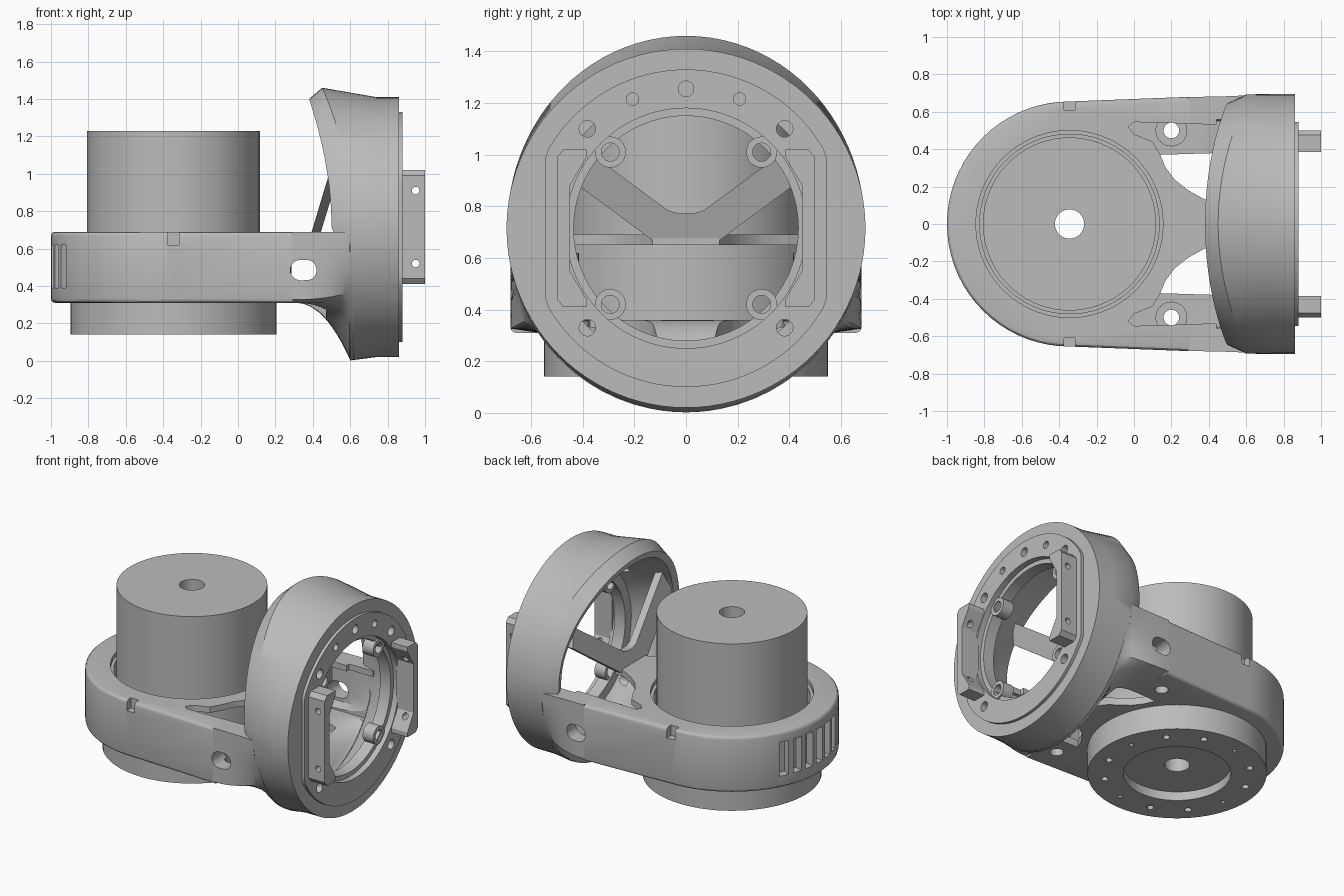
import bpy, bmesh
from math import sin, cos, pi, radians
from mathutils import Vector

cube = bpy.data.objects.get("Cube")
if cube:
    bpy.data.objects.remove(cube, do_unlink=True)

grey = bpy.data.materials.new("plain_grey")
grey.use_nodes = True
grey.diffuse_color = (0.5, 0.5, 0.5, 1)
grey.node_tree.nodes["Principled BSDF"].inputs["Base Color"].default_value = (0.5, 0.5, 0.5, 1)

MX = -0.345      # motor axis x
RZ = 0.715       # ring axis height
TOP, BOTTOM = 0.69, 0.31


def skin(name, rings, wrap=False):
    """Join closed rings of points into a solid, capped or wrapped round."""
    bm = bmesh.new()
    rows = [[bm.verts.new(p) for p in ring] for ring in rings]
    n = len(rows[0])
    pairs = list(zip(rows, rows[1:])) + ([(rows[-1], rows[0])] if wrap else [])
    for a, b in pairs:
        for i in range(n):
            j = (i + 1) % n
            bm.faces.new((a[i], a[j], b[j], b[i]))
    if not wrap:
        bm.faces.new(rows[0])
        bm.faces.new(rows[-1])
    bmesh.ops.recalc_face_normals(bm, faces=bm.faces)
    me = bpy.data.meshes.new(name)
    bm.to_mesh(me)
    bm.free()
    me.materials.append(grey)
    ob = bpy.data.objects.new(name, me)
    bpy.context.collection.objects.link(ob)
    return ob


def prism(name, outline, axis, a, b):
    place = {"x": lambda u, v, w: (w, u, v),
             "y": lambda u, v, w: (u, w, v),
             "z": lambda u, v, w: (u, v, w)}[axis]
    return skin(name, [[place(u, v, w) for u, v in outline] for w in (a, b)])


def circle(u, v, r, n=24):
    return [(u + r * cos(2 * pi * i / n), v + r * sin(2 * pi * i / n)) for i in range(n)]


def cyl(name, axis, u, v, r, a, b, n=24):
    return prism(name, circle(u, v, r, n), axis, a, b)


def turned(name, profile, n=72):
    """Solid of (radius, z) points turned about the motor axis."""
    angles = [2 * pi * i / n for i in range(n)]
    return skin(name, [[(MX + r * cos(t), r * sin(t), z) for r, z in profile] for t in angles], True)


def cut(ob, cutters):
    bpy.context.view_layer.objects.active = ob
    for c in cutters:
        c.hide_render = True
        m = ob.modifiers.new("cut", "BOOLEAN")
        m.operation, m.solver, m.object = "DIFFERENCE", "EXACT", c
        bpy.ops.object.modifier_apply(modifier=m.name)


def flip(pts, s):
    return [(u, v * s) for u, v in pts]


# Motor and its mounting flange
motor = turned("motor", [(.078, .2), (.078, 1.23), (.463, 1.23), (.463, .2)])
flange = turned("motor_flange", [(.078, .2), (.33, .2), (.33, .14), (.55, .14), (.55, BOTTOM), (.078, BOTTOM)])
flange_holes = []
for i in range(12):
    t = 2 * pi * i / 12 + 0.2
    flange_holes.append(cyl("flange_hole", "z", MX + .45 * cos(t), .45 * sin(t), .022 if i % 3 else .014, .1, .2, 12))
cut(flange, flange_holes)

# Rounded housing body
arc = [(MX + .655 * cos(radians(a)), .655 * sin(radians(a))) for a in range(90, 271, 5)]
body = prism("housing_body", arc + [(.3, -.68), (.3, .68)], "z", BOTTOM, TOP)
bm = bmesh.new()
bm.from_mesh(body.data)
rim = [e for e in bm.edges if abs(e.verts[0].co.z - e.verts[1].co.z) < .01
       and min(v.co.x for v in e.verts) < .29]
bmesh.ops.bevel(bm, geom=rim, offset=.022, segments=3, profile=.5, affect="EDGES")
bm.to_mesh(body.data)
bm.free()


# Skirt blending the body into the ring
def skirt_rings(x0, x1, top, half, depth, radius, steps=14, n=32):
    rings = []
    for k in range(steps + 1):
        x = x0 + (x1 - x0) * k / steps
        f = min(1, max(0, (x - .3) / .3)) ** 2.2
        ring = []
        for i in range(n + 1):
            c, s = cos(pi * i / n), sin(pi * i / n)
            box = min(half / max(abs(c), 1e-6), depth / max(s, 1e-6))
            r = box + (radius - box) * f
            ring.append((x, r * c, top - r * s))
        rings.append(ring)
    return rings


skirt = skin("housing_skirt", skirt_rings(.29, .62, TOP, .68, TOP - BOTTOM, .688))
skirt_hollow = skin("skirt_hollow", skirt_rings(.28, .64, .65, .58, .29, .59))

# Cutters shared by body and skirt
cavity_arc = [(MX + .54 * cos(radians(a)), .54 * sin(radians(a))) for a in range(-60, 61, 6)]
cutters = [
    prism("cavity", cavity_arc + [(-.02, .55), (.66, .55), (.66, -.55), (-.02, -.55)], "z", .36, .65),
    cyl("bore", "z", MX, 0, .48, .25, .8, 72),
    cyl("bore_step", "z", MX, 0, .5, .66, .8, 72),
    prism("ring_mouth", [(.44, -.56), (.66, -.56), (.66, .56), (.44, .56)], "z", .5, .8),
]
web = [(.14, .37), (.17, .30), (.22, .235), (.29, .18), (.38, .13)]
pocket = [(.0, .545), (-.03, .52), (0, .48), (.1, .44)] + web + [(.47, .13), (.47, .53)]
window = web + [(.47, .11), (.47, .38)]
slot = circle(.35, .485, .055)
slot = [(u + (.015 if u > .35 else -.015), v) for u, v in slot]
for s in (1, -1):
    cutters += [
        prism("pocket", flip(pocket, s), "z", .6, .8),
        prism("window", flip(window, s), "z", .2, .5),
        prism("side_slot", slot, "y", s * .5, s * .8),
        cyl("boss_hole", "z", .2, s * .5, .042, .2, .8),
        prism("notch", [(MX - .03, .62), (MX + .03, .62), (MX + .03, .8), (MX - .03, .8)], "y", s * .61, s * .7),
    ]
vents = []
for i in range(-3, 4):
    t = pi + i * radians(8.6)
    d, w = Vector((cos(t), sin(t))), Vector((-sin(t), cos(t))) * .032
    base = Vector((MX, 0))
    pts = [base + d * .6 - w, base + d * .7 - w, base + d * .7 + w, base + d * .6 + w]
    vents.append(prism("vent", [tuple(p) for p in pts], "z", .39, .62))
cut(body, cutters + vents)
cut(skirt, cutters + [skirt_hollow])

# Screw bosses standing in the pockets
for s, side in ((1, "left"), (-1, "right")):
    boss = cyl(side + "_pocket_boss", "z", .2, s * .5, .085, .32, .62, 32)
    cut(boss, [cyl("boss_bore", "z", .2, s * .5, .042, .2, .8)])


# Upright ring with a swept-back top edge
def ring_section(t):
    u = cos(t)
    up, low = max(u, 0), max(-u, 0)
    xo = .6 - .15 * up ** 2.5
    ro = .693 + .052 * up ** 2 + .02 * low ** 2
    xi = .5 - .12 * up ** 2 + .08 * min(1, low * 3)
    ri = .645 + .04 * up
    sec = [(.86, .695), (.74, .695), (xo, ro), (xi, ri), (xi + .015, ri - .045),
           (.62, .57), (.72, .53), (.76, .5), (.76, .435), (.84, .435), (.84, .465), (.86, .465)]
    return [(x, r * sin(t), RZ + r * u) for x, r in sec]


N = 96
ring = skin("ring_housing", [ring_section(2 * pi * i / N) for i in range(N)], True)


# Raised face on the ring, with flat sides
def face_section(t):
    sec = [(.85, .615), (.88, .615), (.88, .465), (.85, .465)]
    return [(x, max(-.545, min(.545, r * sin(t))), RZ + r * cos(t)) for x, r in sec]


face = skin("ring_face", [face_section(2 * pi * i / N) for i in range(N)], True)
face_holes = [cyl("face_hole", "x", 0, 1.255, .03, .8, .95)]
for s in (1, -1):
    face_holes.append(cyl("face_hole", "x", s * .207, 1.215, .024, .8, .95))
    for z in (1.1, .33):
        face_holes.append(cyl("face_hole", "x", s * .382, z, .032, .7, .95))
cut(ring, face_holes)
cut(face, face_holes)

# Inner screw lugs
for s, side in ((1, "left"), (-1, "right")):
    for z, level in ((1.01, "upper"), (.42, "lower")):
        lug = cyl(f"{side}_{level}_lug", "x", s * .293, z, .06, .77, .85, 32)
        cut(lug, [cyl("lug_hole", "x", s * .293, z, .035, .7, .95)])

# Side brackets on the ring face
bracket = [(.385, 1.02), (.475, 1.02), (.5, .99), (.5, .44), (.475, .41),
           (.385, .41), (.385, .44), (.45, .55), (.45, .88), (.385, .99)]
for s, side in ((1, "left"), (-1, "right")):
    b = prism(side + "_bracket", [(u * s, v) for u, v in bracket], "x", .87, 1.0)
    cut(b, [cyl("bracket_hole", "y", .95, z, .02, s * .3, s * .6) for z in (.91, .52)])

# Forked strut across the ring's rear opening
half = [(.10, .65), (.14, .675), (.53, .965), (.48, 1.085), (.07, .785), (.03, .772)]
fork = prism("fork_strut", half + [(-u, v) for u, v in reversed(half)], "x", .385, .435)
for v in fork.data.vertices:
    v.co.x += (v.co.z - .66) * .3

# Remove cutters and smooth the rest
for ob in list(bpy.data.objects):
    if ob.type == "MESH" and ob.hide_render:
        bpy.data.objects.remove(ob, do_unlink=True)
bpy.ops.object.select_all(action="DESELECT")
for ob in bpy.context.collection.objects:
    if ob.type == "MESH":
        ob.select_set(True)
        bpy.context.view_layer.objects.active = ob
bpy.ops.object.shade_smooth_by_angle(angle=radians(30))
